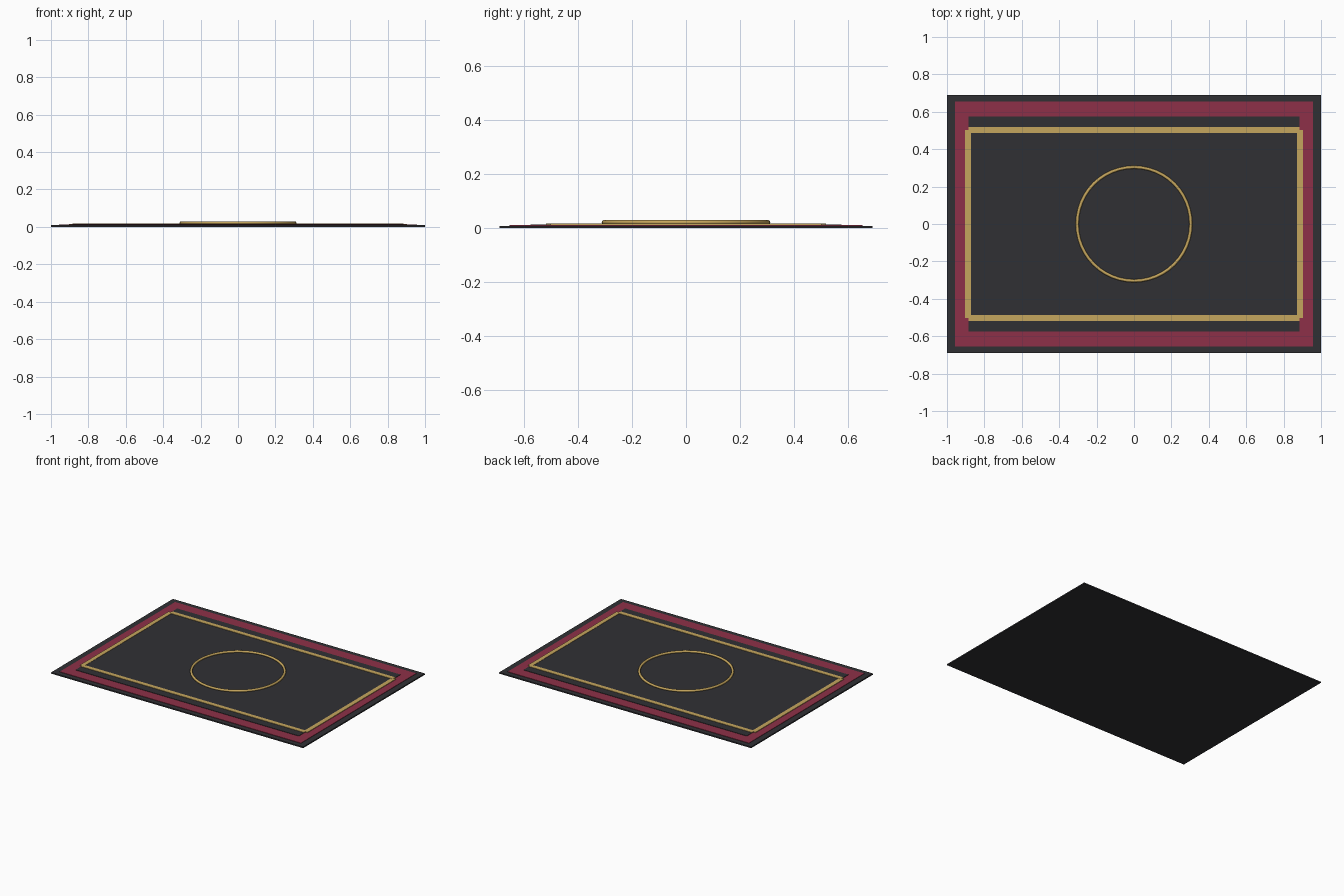
import bpy
from math import radians

if "Cube" in bpy.data.objects:
    bpy.data.objects.remove(bpy.data.objects["Cube"])


def material(name, color):
    m = bpy.data.materials.new(name)
    m.diffuse_color = (*color, 1)
    m.use_nodes = True
    m.node_tree.nodes["Principled BSDF"].inputs["Base Color"].default_value = m.diffuse_color
    return m


CHARCOAL = material("charcoal", (0.03, 0.03, 0.034))
CRIMSON = material("crimson", (0.27, 0.03, 0.065))
GOLD = material("gold", (0.56, 0.38, 0.11))


def slab(name, sx, sy, z0, z1, mat, x=0, y=0):
    bpy.ops.mesh.primitive_cube_add(size=1, location=(x, y, (z0 + z1) / 2))
    ob = bpy.context.object
    ob.name = name
    ob.scale = (sx, sy, z1 - z0)
    bpy.ops.object.transform_apply(location=False, rotation=False, scale=True)
    ob.data.materials.append(mat)
    return ob


# stacked rug layers
slab("rug_base", 2.0, 1.38, 0, 0.009, CHARCOAL)
slab("rug_border", 1.914, 1.308, 0.001, 0.012, CRIMSON)
slab("rug_field", 1.772, 1.152, 0.002, 0.0145, CHARCOAL)

# thin gold trim strips, ends meeting at the strip centre lines
for side, s in (("a", -1), ("b", 1)):
    slab("trim_long_" + side, 1.772, 0.031, 0.009, 0.017, GOLD, y=s * 0.502)
    slab("trim_short_" + side, 0.031, 1.004, 0.009, 0.0165, GOLD, x=s * 0.887)

# central gold ring
bpy.ops.mesh.primitive_torus_add(major_segments=48, minor_segments=8,
                                 major_radius=0.304, minor_radius=0.0085,
                                 location=(0, 0, 0.0215))
ring = bpy.context.object
ring.name = "centre_ring"
ring.data.materials.append(GOLD)
bpy.ops.object.shade_smooth_by_angle(angle=radians(50))
